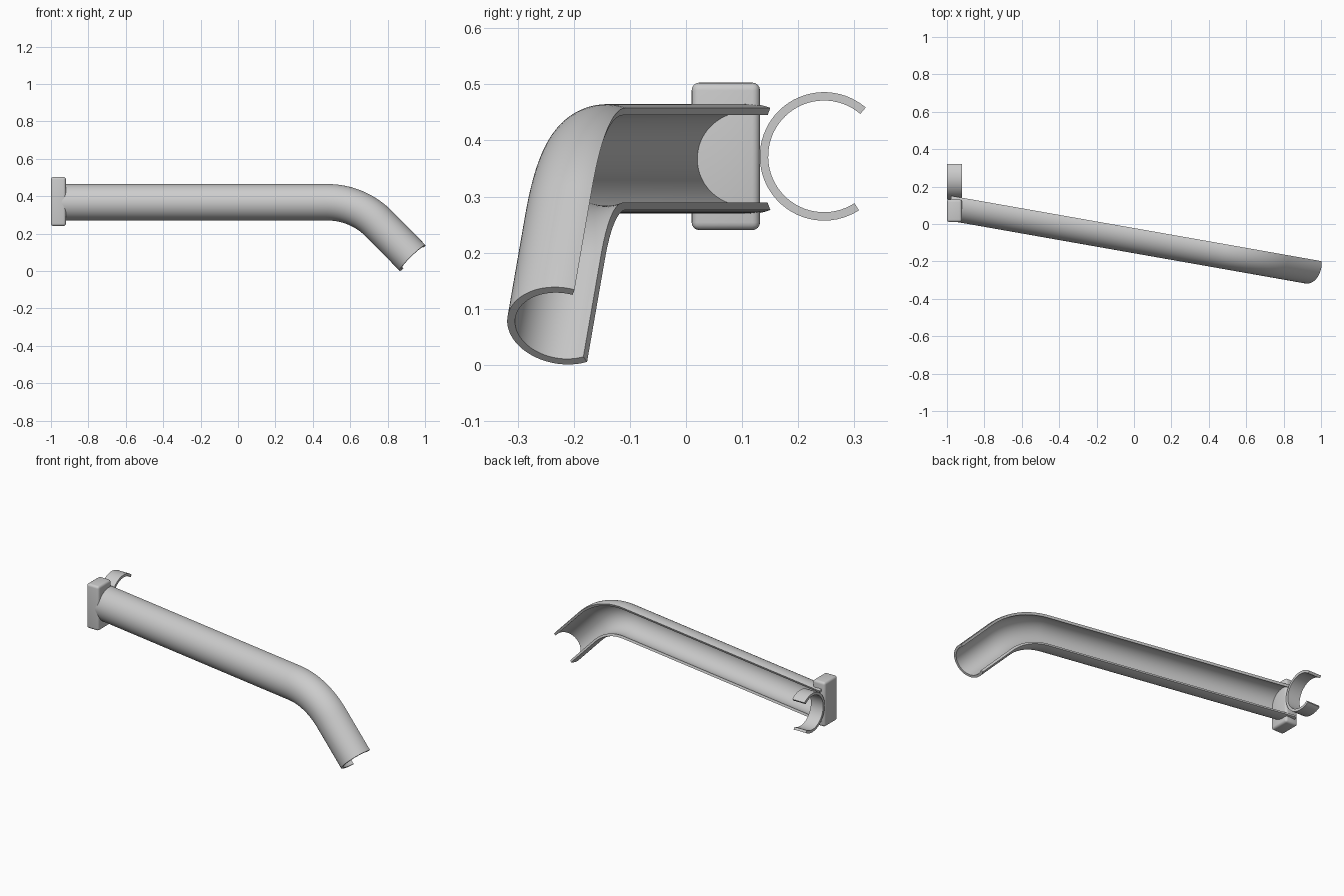
import bpy, bmesh, math
from mathutils import Vector

cube = bpy.data.objects.get("Cube")
if cube:
    bpy.data.objects.remove(cube, do_unlink=True)

grey = bpy.data.materials.new("plain grey")
grey.use_nodes = True
colour = (0.6, 0.6, 0.6, 1)
grey.diffuse_color = colour
grey.node_tree.nodes["Principled BSDF"].inputs["Base Color"].default_value = colour


def finish(name, bm):
    bmesh.ops.recalc_face_normals(bm, faces=bm.faces)
    mesh = bpy.data.meshes.new(name)
    bm.to_mesh(mesh)
    bm.free()
    mesh.materials.append(grey)
    obj = bpy.data.objects.new(name, mesh)
    bpy.context.collection.objects.link(obj)
    bpy.ops.object.select_all(action="DESELECT")
    obj.select_set(True)
    bpy.context.view_layer.objects.active = obj
    bpy.ops.object.shade_smooth_by_angle(angle=math.radians(35))
    return obj


def open_ring(outer, inner, start, end, steps):
    """Closed outline of an arc-shaped wall, as (u, v) pairs."""
    angles = [math.radians(start + (end - start) * i / steps) for i in range(steps + 1)]
    arc = lambda r, seq: [(r * math.cos(a), r * math.sin(a)) for a in seq]
    return arc(outer, angles) + arc(inner, reversed(angles))


def sweep(name, outline, frames):
    """Place the outline in each (centre, u axis, v axis) frame and skin it."""
    bm = bmesh.new()
    rows = [[bm.verts.new(c + u * a + v * b) for a, b in outline] for c, u, v in frames]
    n = len(outline)
    for r0, r1 in zip(rows, rows[1:]):
        for i in range(n):
            j = (i + 1) % n
            bm.faces.new((r0[i], r0[j], r1[j], r1[i]))
    # End caps as strips between the outer and inner arcs
    for row in (rows[0], rows[-1]):
        for i in range(n // 2 - 1):
            bm.faces.new((row[i], row[i + 1], row[n - 2 - i], row[n - 1 - i]))
    return finish(name, bm)


# Bent open pipe: a straight run, a 45 degree downward bend and a short spout
yaw = math.radians(-10)
along = Vector((math.cos(yaw), math.sin(yaw), 0))
side = Vector((-math.sin(yaw), math.cos(yaw), 0))
up = Vector((0, 0, 1))
start = Vector((-0.983, 0.116, 0.367))
bend_radius, bend_steps = 0.395, 16
bend_start = start + along * 1.485
frames = [(start, side, up)]
for i in range(bend_steps + 1):
    a = math.radians(45) * i / bend_steps
    normal = up * math.cos(a) + along * math.sin(a)
    frames.append((bend_start + (normal - up) * bend_radius, side, normal))
tip = frames[-1][0] + (along - up).normalized() * 0.257
frames.append((tip, side, frames[-1][2]))
sweep("open_pipe", open_ring(0.0975, 0.0835, 69, 291, 48), frames)

# Rounded mounting block at the closed end
bm = bmesh.new()
bmesh.ops.create_cube(bm, size=1)
bmesh.ops.scale(bm, vec=(0.08, 0.122, 0.263), verts=bm.verts)
bmesh.ops.translate(bm, vec=(-0.96, 0.071, 0.3715), verts=bm.verts)
bmesh.ops.bevel(bm, geom=bm.edges[:], offset=0.014, segments=4, profile=0.5, affect="EDGES")
finish("mounting_block", bm)

# Snap-on clip ring behind the block
y_axis = Vector((0, 1, 0))
clip = [(Vector((x, 0.246, 0.3715)), y_axis, up) for x in (-1, -0.92)]
sweep("clip_ring", open_ring(0.1145, 0.0995, 49.5, 303, 48), clip)
